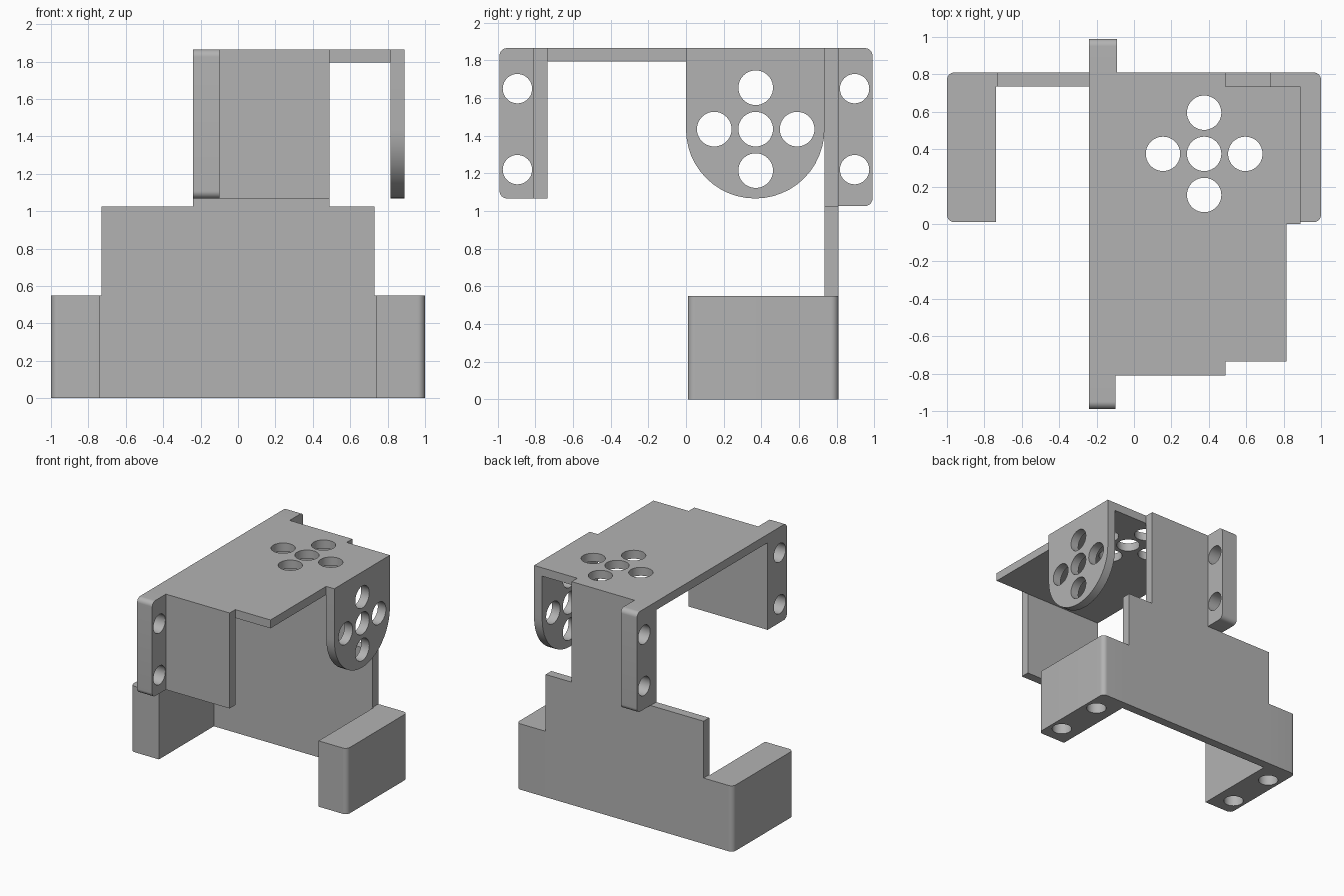
import bpy, bmesh
from math import sin, cos, pi
from mathutils import Vector

cube = bpy.data.objects.get("Cube")
if cube:
    bpy.data.objects.remove(cube, do_unlink=True)

grey = bpy.data.materials.new("plain grey")
grey.use_nodes = True
grey.diffuse_color = (0.45, 0.45, 0.45, 1)
grey.node_tree.nodes["Principled BSDF"].inputs["Base Color"].default_value = grey.diffuse_color

# Maps a profile point (u, v) and a distance w along the axis to space
PLACE = {"x": lambda u, v, w: (w, u, v),
         "y": lambda u, v, w: (u, w, v),
         "z": lambda u, v, w: (u, v, w)}


def rounded(points, steps=12):
    """Turn corners given as (u, v, radius) into arcs; right angles only."""
    out = []
    for i, p in enumerate(points):
        c = Vector(p[:2])
        if len(p) == 2:
            out.append(c)
            continue
        a = (Vector(points[i - 1][:2]) - c).normalized() * p[2]
        b = (Vector(points[(i + 1) % len(points)][:2]) - c).normalized() * p[2]
        for k in range(steps + 1):
            t = k / steps * pi / 2
            out.append(c + a * (1 - sin(t)) + b * (1 - cos(t)))
    return out


def add_prism(bm, outline, axis, lo, hi):
    ends = [[bm.verts.new(PLACE[axis](p[0], p[1], w)) for p in outline] for w in (lo, hi)]
    for ring in ends:
        bm.faces.new(ring)
    for i in range(len(outline)):
        bm.faces.new((ends[0][i - 1], ends[0][i], ends[1][i], ends[1][i - 1]))


def make_object(name, bm):
    bmesh.ops.recalc_face_normals(bm, faces=bm.faces)
    mesh = bpy.data.meshes.new(name)
    bm.to_mesh(mesh)
    bm.free()
    mesh.materials.append(grey)
    obj = bpy.data.objects.new(name, mesh)
    bpy.context.collection.objects.link(obj)
    return obj


def part(name, points, axis, lo, hi, holes=(), radius=0.09, cut=None):
    """Extrude a profile along an axis and drill round holes along it."""
    bm = bmesh.new()
    add_prism(bm, rounded(points), axis, lo, hi)
    obj = make_object(name, bm)
    bpy.ops.object.select_all(action="DESELECT")
    bpy.context.view_layer.objects.active = obj
    obj.select_set(True)
    if holes:
        bm = bmesh.new()
        start, end = cut or (lo - 0.1, hi + 0.1)
        for u, v in holes:
            ring = [(u + radius * cos(k * pi / 20), v + radius * sin(k * pi / 20)) for k in range(40)]
            add_prism(bm, ring, axis, start, end)
        cutter = make_object(name + "_cutter", bm)
        cutter.hide_render = True
        mod = obj.modifiers.new("holes", "BOOLEAN")
        mod.object = cutter
        mod.operation = "DIFFERENCE"
        mod.solver = "EXACT"
        bpy.ops.object.modifier_apply(modifier=mod.name)
        bpy.data.objects.remove(cutter, do_unlink=True)
    bpy.ops.object.shade_smooth_by_angle(angle=pi / 6)
    return obj


def rect(u0, v0, u1, v1):
    return [(u0, v0), (u1, v0), (u1, v1), (u0, v1)]


def cross(u, v, step=0.22):
    return [(u, v), (u + step, v), (u - step, v), (u, v + step), (u, v - step)]


TOP, UNDER, BACK, INNER = 1.865, 1.795, 0.81, 0.735
LEFT, RIGHT = -0.24, 0.49

# Top plate with five holes
part("top_plate",
     [(LEFT, -BACK), (RIGHT, -BACK), (RIGHT, -INNER), (0.815, -INNER),
      (0.815, INNER), (LEFT, INNER)],
     "z", UNDER, TOP, cross(0.375, 0.375), 0.092)

# Stepped back wall
part("back_wall",
     [(-0.74, 0), (0.74, 0), (0.74, 0.55), (0.73, 0.55), (0.73, 1.025), (RIGHT, 1.025),
      (RIGHT, TOP), (LEFT, TOP), (LEFT, 1.025), (-0.73, 1.025), (-0.73, 0.55), (-0.74, 0.55)],
     "y", INNER, BACK)

# Short front wall
part("front_wall", rect(LEFT, 1.067, RIGHT, UNDER), "y", -BACK, -INNER)

# Side flange with a round lower end
part("side_flange",
     [(0, TOP), (0, 1.067, 0.367), (INNER, 1.067, 0.367), (INNER, TOP)],
     "x", 0.815, 0.89, cross(0.37, 1.435), 0.092)

# Mounting tabs on the front and back walls
for name, side, low, thick in (("front_tab", -1, 1.067, 0.14), ("back_tab", 1, 1.027, 0.15)):
    part(name,
         [(side * BACK, low), (side * 0.99, low, 0.04),
          (side * 0.99, TOP, 0.04), (side * BACK, TOP)],
         "x", LEFT, LEFT + thick,
         [(side * 0.895, 1.65), (side * 0.895, 1.22)], 0.078)

# Feet with blind holes underneath
for name, side in (("right_foot", -1), ("left_foot", 1)):
    part(name,
         [(side * 0.738, 0.01), (side, 0.01, 0.04), (side, BACK, 0.04), (side * 0.738, BACK)],
         "z", 0, 0.55, [(side * 0.895, 0.6), (side * 0.895, 0.17)], 0.078, (-0.1, 0.4))
